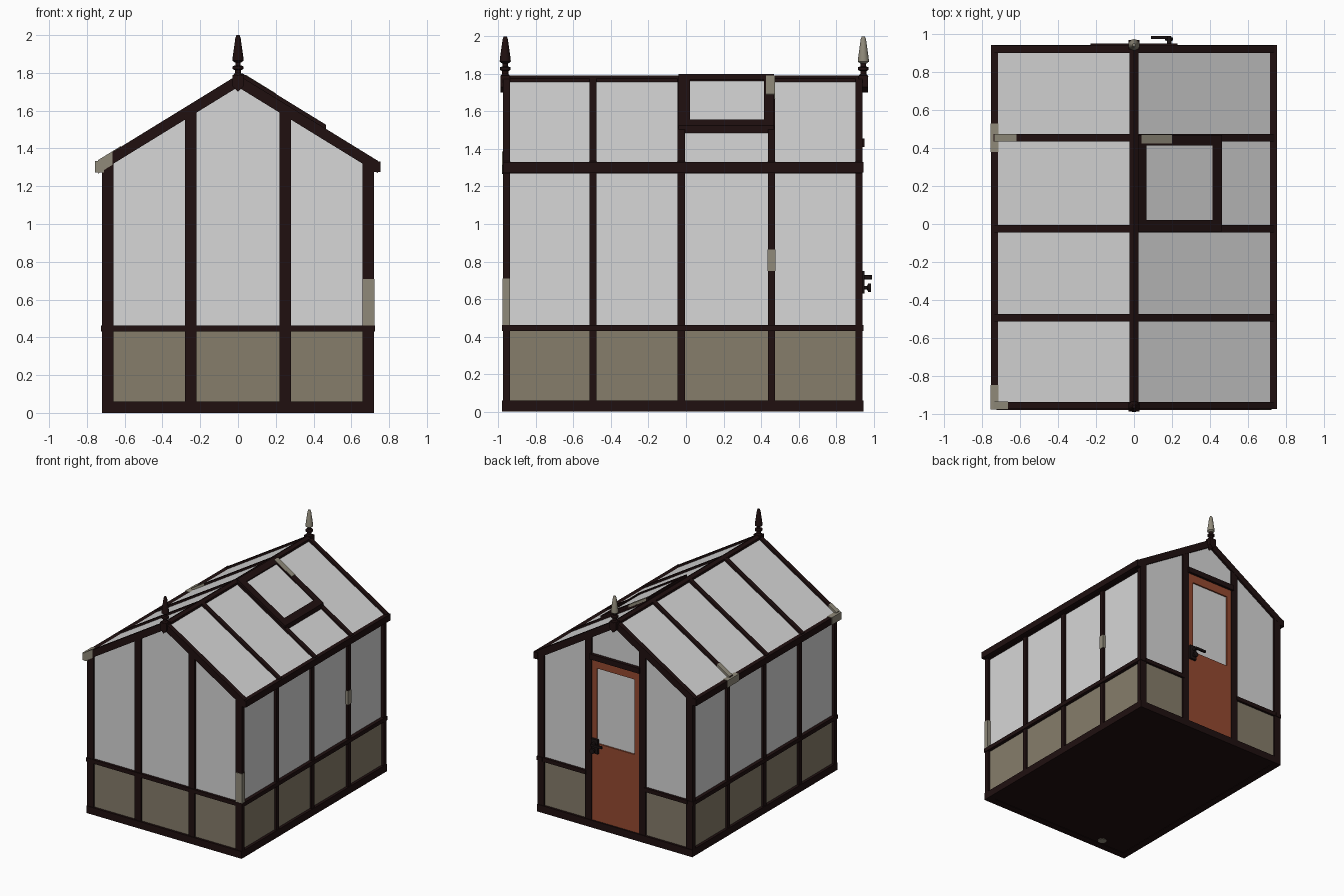
import bpy, bmesh, math

cube = bpy.data.objects.get("Cube")
if cube:
    bpy.data.objects.remove(cube, do_unlink=True)


def material(name, rgb):
    m = bpy.data.materials.new(name)
    m.use_nodes = True
    m.diffuse_color = (*rgb, 1)
    bsdf = m.node_tree.nodes["Principled BSDF"]
    bsdf.inputs["Base Color"].default_value = (*rgb, 1)
    bsdf.inputs["Roughness"].default_value = 0.8
    return m


FRAME = material("dark brown timber", (0.014, 0.005, 0.005))
GLASS = material("pale grey glass", (0.68, 0.68, 0.68))
PANEL = material("beige panel", (0.24, 0.205, 0.145))
DOOR = material("rust orange wood", (0.3, 0.068, 0.03))
WORN = material("worn pale paint", (0.28, 0.255, 0.195))
IRON = material("black iron", (0.01, 0.006, 0.006))


def finish(name, bm, mat):
    bmesh.ops.recalc_face_normals(bm, faces=bm.faces)
    mesh = bpy.data.meshes.new(name)
    bm.to_mesh(mesh)
    bm.free()
    mesh.materials.append(mat)
    ob = bpy.data.objects.new(name, mesh)
    bpy.context.collection.objects.link(ob)
    return ob


def prism(name, pts, y0, y1, mat):
    """Polygon in x and z, pushed along y."""
    bm = bmesh.new()
    face = bm.faces.new([bm.verts.new((x, y0, z)) for x, z in pts])
    ext = bmesh.ops.extrude_face_region(bm, geom=[face])
    verts = [g for g in ext["geom"] if isinstance(g, bmesh.types.BMVert)]
    bmesh.ops.translate(bm, verts=verts, vec=(0, y1 - y0, 0))
    return finish(name, bm, mat)


def box(name, x0, x1, y0, y1, z0, z1, mat):
    return prism(name, [(x0, z0), (x1, z0), (x1, z1), (x0, z1)], y0, y1, mat)


def lathe(name, profile, centre, mat, along_y=False, sides=16):
    bm = bmesh.new()
    rings = []
    for r, h in profile:
        ring = []
        for i in range(sides):
            a = math.tau * i / sides
            u, v = r * math.cos(a), r * math.sin(a)
            off = (u, h, v) if along_y else (u, v, h)
            ring.append(bm.verts.new([c + o for c, o in zip(centre, off)]))
        rings.append(ring)
    for lo, hi in zip(rings, rings[1:]):
        for i in range(sides):
            j = (i + 1) % sides
            bm.faces.new((lo[i], lo[j], hi[j], hi[i]))
    bm.faces.new(rings[0])
    bm.faces.new(rings[-1])
    ob = finish(name, bm, mat)
    bpy.ops.object.select_all(action="DESELECT")
    bpy.context.view_layer.objects.active = ob
    ob.select_set(True)
    bpy.ops.object.shade_smooth_by_angle(angle=math.radians(35))
    return ob


def roof(x):
    return 1.79 - 0.615 * abs(x)


def under_roof(name, xa, xb, z0, y0, y1, mat, gap=0.03):
    """Upright piece of a gable wall, cut to the roof slope."""
    tops = [xb, 0, xa] if xa < 0 < xb else [xb, xa]
    pts = [(xa, z0), (xb, z0)] + [(x, roof(x) - gap) for x in tops]
    return prism(name, pts, y0, y1, mat)


def sloped(name, xa, xb, low, high, y0, y1, mat):
    """Piece lying along one roof slope."""
    pts = [(xa, roof(xa) + low), (xb, roof(xb) + low),
           (xb, roof(xb) + high), (xa, roof(xa) + high)]
    return prism(name, pts, y0, y1, mat)


FRONT, BACK = -0.975, 0.94
POSTS = [-0.957, -0.495, -0.025, 0.455, 0.922]
RAIL, EAVE = (0.43, 0.463), (1.275, 1.33)

# Floor and sill
box("floor", -0.7, 0.7, FRONT + 0.01, BACK - 0.01, 0.004, 0.03, FRAME)
for s, side in ((-1, "right"), (1, "left")):
    a, b = sorted((s * 0.66, s * 0.72))
    box(side + "_sill", a, b, FRONT - 0.005, BACK + 0.005, 0, 0.06, FRAME)
for end, y0, y1 in (("front", FRONT - 0.005, -0.92), ("back", 0.89, BACK + 0.005)):
    box(end + "_sill", -0.66, 0.66, y0, y1, 0, 0.06, FRAME)
lathe("floor_spot", [(0.035, 0), (0.035, 0.003)], (-0.41, -0.88, 0.001), WORN)

# Long side walls and roof slopes
for s, side in ((-1, "right"), (1, "left")):
    def sbox(name, a, b, *rest):
        return box(side + name, min(s * a, s * b), max(s * a, s * b), *rest)
    for i, y in enumerate(POSTS):
        if 0 < i < 4:
            sbox("_wall_post", 0.675, 0.715, y - 0.019, y + 0.019, 0.05, 1.3, FRAME)
        verge = i in (0, 4)
        sloped(side + "_rafter", 0, s * 0.74, -0.065 if verge else -0.04, 0,
               y - 0.019, y + 0.019, FRAME)
    sbox("_lower_panel", 0.685, 0.697, FRONT + 0.02, BACK - 0.02, 0.05, 0.44, PANEL)
    sbox("_wall_glass", 0.687, 0.695, FRONT + 0.02, BACK - 0.02, 0.45, 1.29, GLASS)
    sbox("_mid_rail", 0.675, 0.725, FRONT - 0.005, BACK + 0.005, *RAIL, FRAME)
    sbox("_eave", 0.715, 0.755, FRONT, BACK + 0.005, *EAVE, FRAME)
    sbox("_wall_plate", 0.675, 0.72, FRONT + 0.01, BACK - 0.01, 1.27, 1.32, FRAME)
    sloped(side + "_roof_glass", s * 0.01, s * 0.73, -0.028, -0.018,
           FRONT + 0.02, BACK - 0.02, GLASS)

# Gable walls
for end, edge, inward in (("front", FRONT, 1), ("back", BACK, -1)):
    def depth(a, b):
        return sorted((edge + inward * a, edge + inward * b))
    for s in (-1, 1):
        c0, c1 = sorted((s * 0.66, s * 0.72))
        under_roof(end + "_corner_post", c0, c1, 0.05, *depth(0, 0.036), FRAME)
        p0, p1 = sorted((s * 0.22, s * 0.28))
        under_roof(end + "_gable_post", p0, p1, 0.05, *depth(0.002, 0.036), FRAME)
        g0, g1 = sorted((s * 0.27, s * 0.67))
        box(end + "_lower_panel", g0, g1, *depth(0.014, 0.026), 0.05, 0.44, PANEL)
        under_roof(end + "_glass", g0, g1, 0.45, *depth(0.016, 0.024), GLASS)
        box(end + "_mid_rail", g0, g1, *depth(-0.005, 0.036), *RAIL, FRAME)
    if end == "front":
        box("front_middle_panel", -0.23, 0.23, *depth(0.014, 0.026), 0.05, 0.44, PANEL)
        box("front_middle_rail", -0.27, 0.27, *depth(-0.005, 0.036), *RAIL, FRAME)
    else:
        box("door_lintel", -0.23, 0.23, *depth(-0.012, 0.036), 1.41, 1.455, FRAME)
    under_roof(end + "_middle_glass", -0.23, 0.23, 0.45 if end == "front" else 1.44,
               *depth(0.016, 0.024), GLASS)

# Door
DY = (0.9, 0.932)
box("door_lower_panel", -0.22, 0.22, *DY, 0.06, 0.71, DOOR)
box("door_top_rail", -0.22, 0.22, *DY, 1.34, 1.41, DOOR)
for s in (-1, 1):
    a, b = sorted((s * 0.175, s * 0.22))
    box("door_stile", a, b, *DY, 0.71, 1.34, DOOR)
box("door_glass", -0.175, 0.175, 0.912, 0.92, 0.71, 1.34, GLASS)

# Door handle
box("handle_plate", 0.155, 0.215, 0.932, 0.952, 0.63, 0.75, IRON)
lathe("handle_stem", [(0.012, 0), (0.012, 0.045)], (0.185, 0.945, 0.715), IRON, True)
box("handle_lever", 0.09, 0.195, 0.976, 0.992, 0.706, 0.724, IRON)
lathe("lock_knob", [(0.01, 0), (0.01, 0.015), (0.022, 0.02), (0.022, 0.035)],
      (0.185, 0.95, 0.66), IRON, True)

# Ridge and finials
prism("ridge", [(-0.025, 1.74), (0.025, 1.74), (0.025, 1.775), (0, 1.79), (-0.025, 1.775)],
      FRONT, BACK + 0.01, FRAME)
for end, y, mat in (("front", -0.963, FRAME), ("back", 0.945, WORN)):
    prism(end + "_finial_block", [(0, 1.7), (0.03, 1.73), (0.03, 1.79), (-0.03, 1.79),
          (-0.03, 1.73)], y - 0.025, y + 0.025, FRAME)
    lathe(end + "_finial_stem", [(0.028, 1.785), (0.016, 1.8), (0.016, 1.815), (0.028, 1.82),
          (0.028, 1.835), (0.014, 1.84), (0.014, 1.865)], (0, y, 0), FRAME)
    lathe(end + "_finial_spire", [(0.016, 1.855), (0.03, 1.865), (0.028, 1.885),
          (0.014, 1.985), (0.008, 2.0)], (0, y, 0), mat)

# Roof vent
sloped("vent_glass", 0.05, 0.44, 0.006, 0.012, 0, 0.44, GLASS)
for y0, y1 in ((-0.04, 0.02), (0.415, 0.47)):
    sloped("vent_side", 0.03, 0.465, -0.03, 0.022, y0, y1, FRAME)
sloped("vent_top", 0.02, 0.065, -0.03, 0.021, -0.04, 0.47, FRAME)
sloped("vent_bottom", 0.415, 0.465, -0.03, 0.021, -0.04, 0.47, FRAME)

# Worn paint sleeves
sloped("vent_worn_patch", 0.04, 0.2, -0.02, 0.025, 0.425, 0.473, WORN)
box("corner_worn_patch", 0.662, 0.723, FRONT - 0.003, FRONT + 0.038, 0.463, 0.71, WORN)
box("post_worn_patch", 0.68, 0.718, 0.434, 0.476, 0.75, 0.865, WORN)
box("eave_worn_patch", -0.758, -0.71, 0.38, 0.53, 1.272, 1.333, WORN)
sloped("rafter_worn_patch", -0.735, -0.62, -0.03, 0.004, 0.434, 0.476, WORN)
box("eave_end_worn_patch", -0.758, -0.71, FRONT - 0.003, -0.85, 1.272, 1.333, WORN)
sloped("verge_worn_patch", -0.74, -0.665, -0.068, 0.004, FRONT - 0.004, -0.936, WORN)
